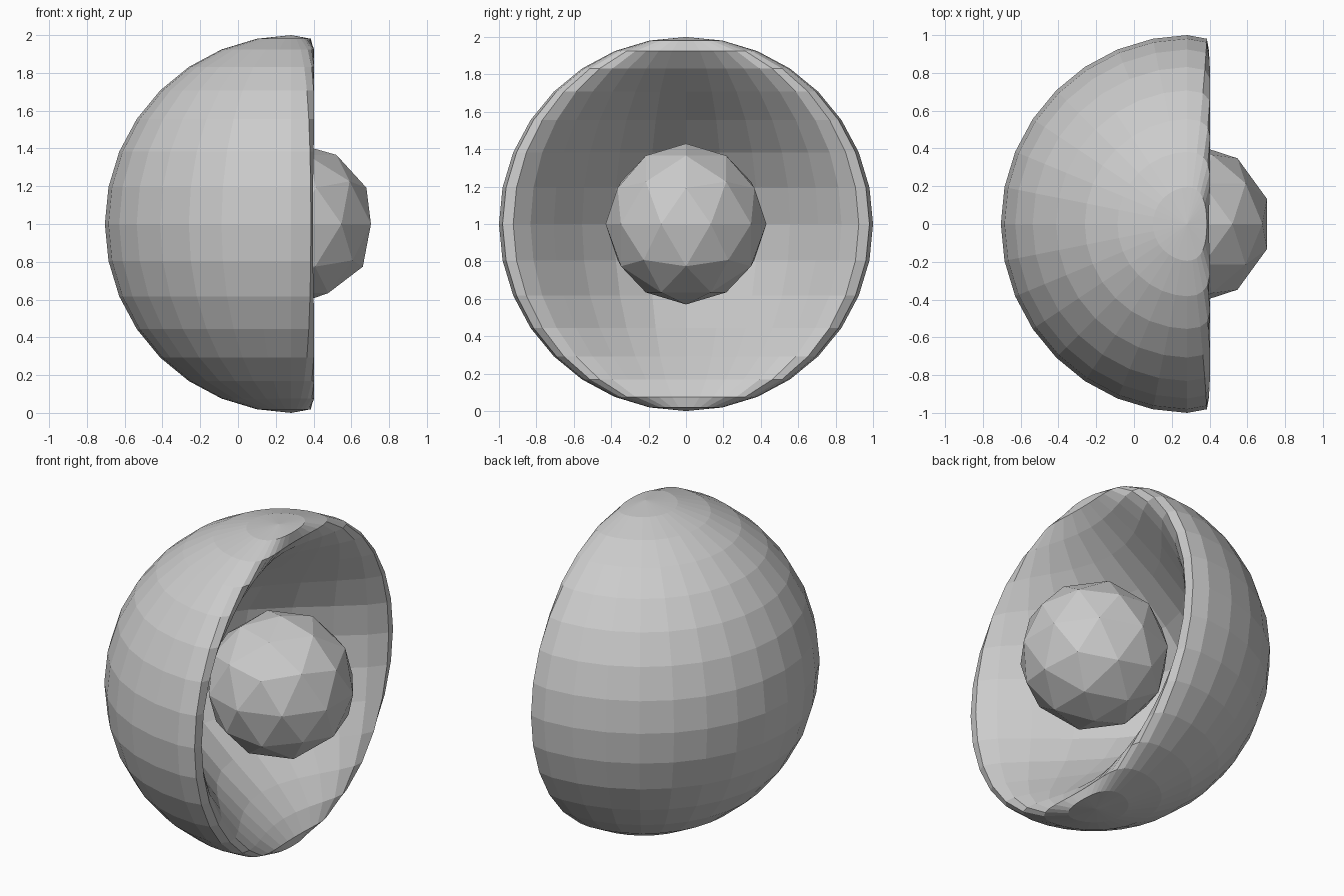
import bpy, bmesh
from mathutils import Vector

if "Cube" in bpy.data.objects:
    bpy.data.objects.remove(bpy.data.objects["Cube"])

CENTRE = Vector((0.295, 0, 1))
PUSH, REACH = 1.75, 1.49


def add_object(name, bm):
    mesh = bpy.data.meshes.new(name)
    bm.to_mesh(mesh)
    bm.free()
    obj = bpy.data.objects.new(name, mesh)
    bpy.context.collection.objects.link(obj)
    obj.location = CENTRE
    return obj


# Bowl shell: a sphere whose +x side is pushed in with a smooth falloff,
# which leaves a narrow flat lip around the opening
bm = bmesh.new()
bmesh.ops.create_uvsphere(bm, u_segments=32, v_segments=16, radius=1)
tip = Vector((1, 0, 0))
for v in bm.verts:
    t = max(0, 1 - (v.co - tip).length / REACH)
    v.co.x -= PUSH * t * t * (3 - 2 * t)
add_object("outer_shell", bm)

# Faceted core ball
bm = bmesh.new()
bmesh.ops.create_icosphere(bm, subdivisions=2, radius=0.43)
add_object("core_ball", bm)
